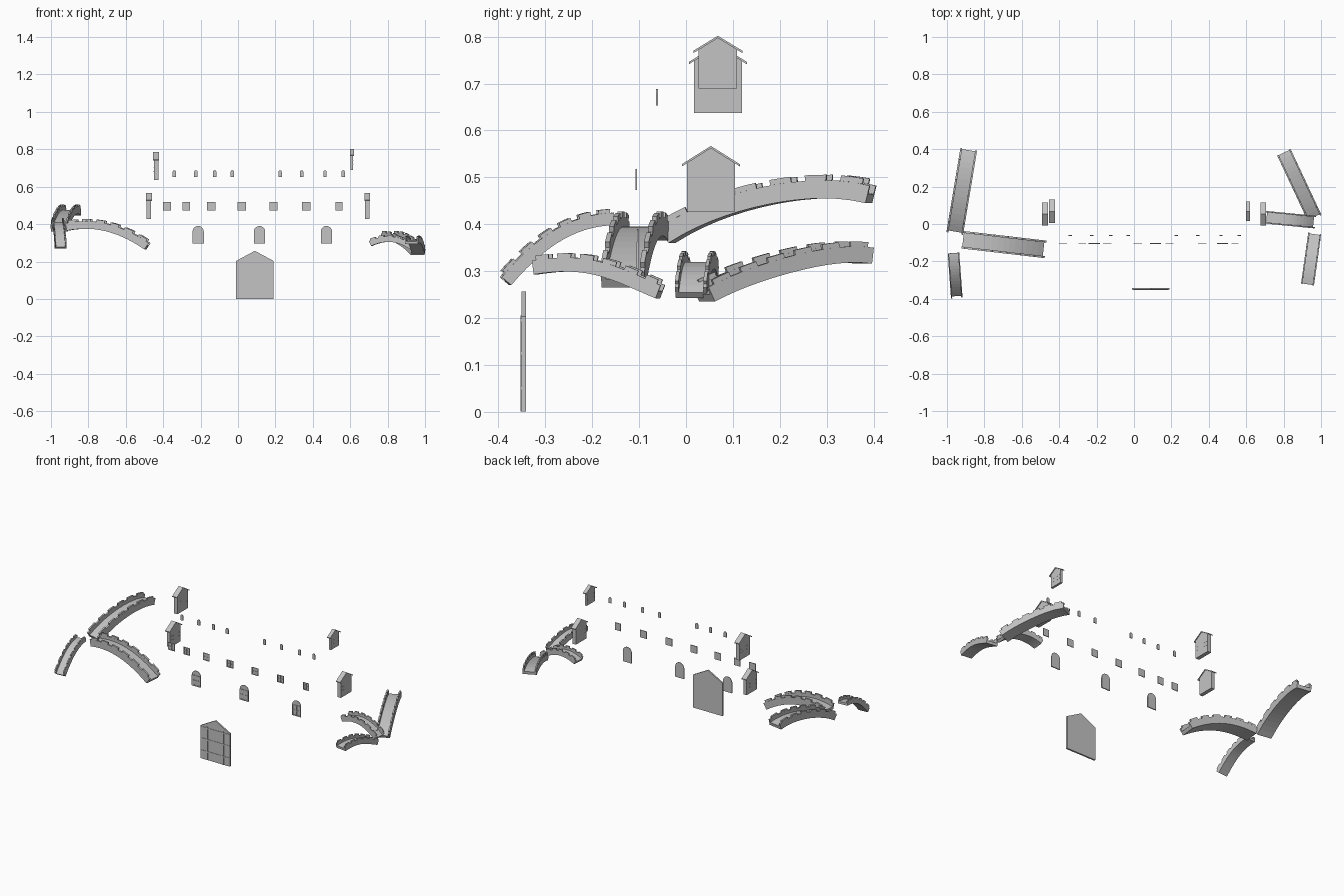
import bpy, bmesh
from math import cos, sin, pi
from mathutils import Vector

if "Cube" in bpy.data.objects:
    bpy.data.objects.remove(bpy.data.objects["Cube"])

stone = bpy.data.materials.new("stone_grey")
stone.use_nodes = True
GREY = (0.55, 0.55, 0.55, 1)
stone.diffuse_color = GREY
stone.node_tree.nodes["Principled BSDF"].inputs["Base Color"].default_value = GREY


def finish(bm, name):
    bmesh.ops.recalc_face_normals(bm, faces=bm.faces)
    mesh = bpy.data.meshes.new(name)
    bm.to_mesh(mesh)
    bm.free()
    mesh.materials.append(stone)
    obj = bpy.data.objects.new(name, mesh)
    bpy.context.collection.objects.link(obj)


def loft(bm, rings):
    """Skin a list of closed point rings and cap both ends."""
    rows = [[bm.verts.new(p) for p in ring] for ring in rings]
    n = len(rows[0])
    for a, b in zip(rows, rows[1:]):
        for i in range(n):
            j = (i + 1) % n
            bm.faces.new((a[i], a[j], b[j], b[i]))
    bm.faces.new(rows[0][::-1])
    bm.faces.new(rows[-1])


def box(bm, x0, x1, y0, y1, z0, z1):
    loft(bm, [[(x0, y0, z), (x1, y0, z), (x1, y1, z), (x0, y1, z)] for z in (z0, z1)])


def slab_y(bm, outline, y0, y1):
    loft(bm, [[(x, y, z) for x, z in outline] for y in (y0, y1)])


def slab_x(bm, outline, x0, x1):
    loft(bm, [[(x, y, z) for y, z in outline] for x in (x0, x1)])


# Curved walkways: a channel swept along an arch, with merlons on both walls
def walkway(name, start, end, width, heights, merlons=6):
    start, end = Vector((*start, 0)), Vector((*end, 0))
    along = (end - start).normalized()
    side = along.cross(Vector((0, 0, 1)))
    last = len(heights) - 1

    def height(t):
        total = 0
        for i, h in enumerate(heights):
            for j in range(last + 1):
                if j != i:
                    h *= (t * last - j) / (i - j)
            total += h
        return total

    def point(t):
        p = start.lerp(end, t)
        p.z = height(t)
        return p

    def ring(t, section):
        tangent = (point(t + 0.01) - point(t - 0.01)).normalized()
        up = side.cross(tangent)
        return [point(t) + side * u + up * v for u, v in section]

    half, wall = width / 2, width * 0.11
    floor, top = width * 0.22, width * 0.43
    inner = half - wall
    channel = [(-half, 0), (half, 0), (half, top), (inner, top),
               (inner, floor), (-inner, floor), (-inner, top), (-half, top)]
    bm = bmesh.new()
    steps = 14
    loft(bm, [ring(i / steps, channel) for i in range(steps + 1)])
    crown = top + width * 0.13
    for k in range(merlons):
        t0 = (k + 0.2) / merlons
        ts = [t0 + f / merlons for f in (0, 0.3, 0.6)]
        for a, b in ((-half, -inner), (inner, half)):
            loft(bm, [ring(t, [(a, top), (b, top), (b, crown), (a, crown)]) for t in ts])
    finish(bm, name)


walkway("right_back_walkway", (-0.955, -0.03), (-0.885, 0.39), 0.09,
        (0.36, 0.412, 0.442, 0.455, 0.445))
walkway("right_inner_walkway", (-0.91, -0.085), (-0.495, -0.133), 0.094,
        (0.365, 0.375, 0.362, 0.325, 0.265))
walkway("right_front_walkway", (-0.965, -0.155), (-0.949, -0.375), 0.062,
        (0.398, 0.39, 0.367, 0.327, 0.27))
walkway("left_back_walkway", (0.96, 0.045), (0.803, 0.38), 0.08,
        (0.235, 0.272, 0.298, 0.315, 0.316))
walkway("left_inner_walkway", (0.95, 0.012), (0.715, 0.035), 0.068,
        (0.243, 0.284, 0.303, 0.302, 0.283))
walkway("left_front_walkway", (0.965, -0.06), (0.928, -0.32), 0.07,
        (0.242, 0.27, 0.292, 0.299, 0.293))


# Gabled turret fronts: wall, two roof slabs and small framed windows
def turret(name, x0, x1, yc, half, base, eave, apex):
    bm = bmesh.new()
    thick, lip = 0.005, 0.011
    slab_x(bm, [(yc - half, base), (yc + half, base), (yc + half, eave),
                (yc, apex - thick), (yc - half, eave)], x0, x1)
    drop = (apex - thick - eave) * (1 + lip / half)
    for s in (-1, 1):
        edge = yc + s * (half + lip)
        low = apex - thick - drop
        slab_x(bm, [(yc, apex - thick), (edge, low), (edge, low + thick), (yc, apex)],
               x0 - 0.004, x1 + 0.004)
        # window corner studs on both faces
        yw, zw = yc + s * half * 0.58, base + (eave - base) * 0.5
        for dy in (-0.009, 0.009):
            for dz in (-0.011, 0.011):
                box(bm, x0 - 0.001, x1 + 0.001, yw + dy - 0.002, yw + dy + 0.002,
                    zw + dz - 0.002, zw + dz + 0.002)
    finish(bm, name)


turret("right_lower_turret", -0.488, -0.465, 0.053, 0.051, 0.427, 0.53, 0.567)
turret("left_lower_turret", 0.68, 0.702, 0.053, 0.051, 0.427, 0.53, 0.567)
turret("right_upper_turret", -0.45, -0.426, 0.068, 0.051, 0.637, 0.748, 0.785)
turret("left_upper_turret", 0.602, 0.616, 0.068, 0.041, 0.69, 0.772, 0.802)


def arch(xc, half, base, top):
    """Outline with straight sides and a round head."""
    spring = top - half
    head = [(xc + half * cos(pi * i / 10), spring + half * sin(pi * i / 10)) for i in range(11)]
    return [(xc - half, base), (xc + half, base)] + head


# Large arched windows with a sill, side frames and glazing bars
for i, x in enumerate((-0.213, 0.115, 0.473)):
    bm = bmesh.new()
    slab_y(bm, arch(x, 0.03, 0.295, 0.39), -0.104, -0.101)
    for dx in (-0.027, 0, 0.027):
        box(bm, x + dx - 0.003, x + dx + 0.003, -0.107, -0.104, 0.295, 0.36)
    for z in (0.298, 0.328, 0.358):
        box(bm, x - 0.029, x + 0.029, -0.107, -0.104, z - 0.003, z + 0.003)
    finish(bm, f"arched_window_{i + 1}")

# Square windows with raised frames
for i, x in enumerate((-0.38, -0.277, -0.143, 0.02, 0.19, 0.365, 0.54)):
    bm = bmesh.new()
    w = 0.022 if i in (0, 2, 3, 4, 5) else 0.02
    box(bm, x - w, x + w, -0.106, -0.104, 0.473, 0.518)
    for s in (-1, 0, 1):
        bar = x + s * (w - 0.002)
        box(bm, bar - 0.002, bar + 0.002, -0.108, -0.106, 0.473, 0.518)
        z = 0.4955 + s * 0.0205
        box(bm, x - w, x + w, -0.108, -0.106, z - 0.002, z + 0.002)
    finish(bm, f"square_window_{i + 1}")

# Small arched windows of the top row
for i, x in enumerate((-0.34, -0.225, -0.125, -0.03, 0.225, 0.34, 0.465, 0.562)):
    bm = bmesh.new()
    slab_y(bm, arch(x, 0.009, 0.653, 0.688), -0.064, -0.06)
    finish(bm, f"small_window_{i + 1}")

# Gate: a pointed slab with plank strips and iron bands on its front
bm = bmesh.new()
slab_y(bm, [(-0.01, 0), (0.19, 0), (0.19, 0.203), (0.09, 0.257), (-0.01, 0.203)], -0.351, -0.341)
for x in (0.035, 0.145):
    box(bm, x - 0.004, x + 0.004, -0.353, -0.351, 0, 0.205)
for z in (0.05, 0.125, 0.195):
    box(bm, -0.008, 0.188, -0.353, -0.351, z - 0.004, z + 0.004)
finish(bm, "gate")
